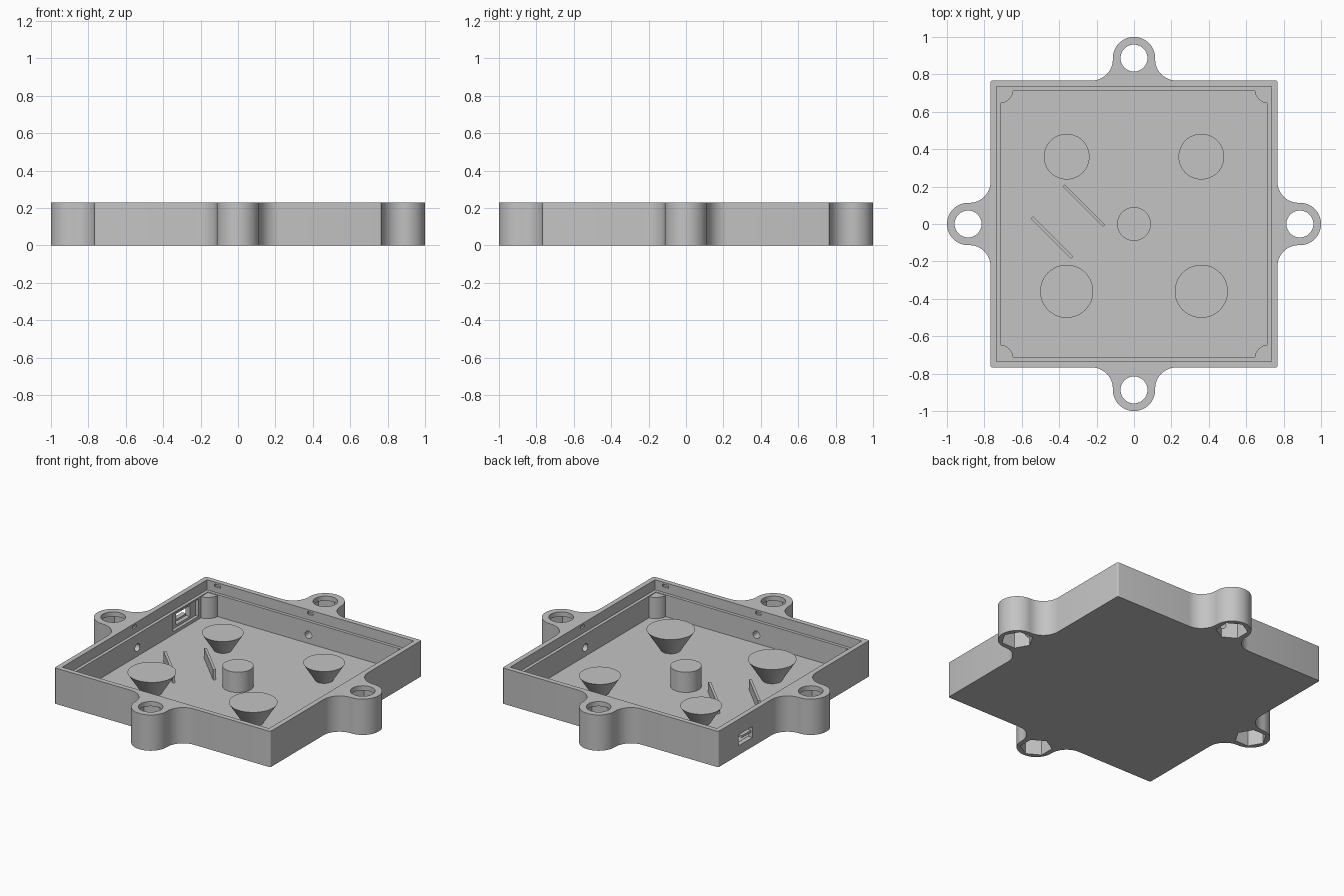
import bpy, bmesh
from math import pi, cos, sin, radians
from mathutils import Matrix

cube = bpy.data.objects.get("Cube")
if cube:
    bpy.data.objects.remove(cube, do_unlink=True)

grey = bpy.data.materials.new("plain grey")
grey.use_nodes = True
grey.diffuse_color = (0.55, 0.55, 0.55, 1)
grey.node_tree.nodes["Principled BSDF"].inputs["Base Color"].default_value = grey.diffuse_color

HALF, INNER, RIM = 0.767, 0.715, 0.735
FLOOR, LEDGE, TOP = 0.025, 0.165, 0.23
LUG, LUG_R = 0.887, 0.113


def finish(name, bm):
    bmesh.ops.recalc_face_normals(bm, faces=bm.faces)
    mesh = bpy.data.meshes.new(name)
    bm.to_mesh(mesh)
    bm.free()
    mesh.materials.append(grey)
    obj = bpy.data.objects.new(name, mesh)
    bpy.context.collection.objects.link(obj)
    return obj


def prism(name, points, z0, z1):
    bm = bmesh.new()
    face = bm.faces.new([bm.verts.new((x, y, z0)) for x, y in points])
    top = bmesh.ops.extrude_face_region(bm, geom=[face])["geom"]
    bmesh.ops.translate(bm, vec=(0, 0, z1 - z0),
                        verts=[v for v in top if isinstance(v, bmesh.types.BMVert)])
    return finish(name, bm)


def box(name, x0, x1, y0, y1, z0, z1):
    return prism(name, [(x0, y0), (x1, y0), (x1, y1), (x0, y1)], z0, z1)


def cone(name, r0, r1, x, y, z0, z1, sides=48):
    bm = bmesh.new()
    bmesh.ops.create_cone(bm, cap_ends=True, segments=sides, radius1=r0, radius2=r1,
                          depth=z1 - z0, matrix=Matrix.Translation((x, y, (z0 + z1) / 2)))
    return finish(name, bm)


def arc(cx, cy, r, a0, a1, n):
    angles = [radians(a0 + (a1 - a0) * i / n) for i in range(n + 1)]
    return [(cx + r * cos(a), cy + r * sin(a)) for a in angles]


def turn(points, k):
    for _ in range(k):
        points = [(-y, x) for x, y in points]
    return points


def activate(obj):
    bpy.ops.object.select_all(action='DESELECT')
    obj.select_set(True)
    bpy.context.view_layer.objects.active = obj


def cut(obj, cutter):
    activate(obj)
    mod = obj.modifiers.new("cut", 'BOOLEAN')
    mod.operation, mod.solver, mod.object = 'DIFFERENCE', 'EXACT', cutter
    bpy.ops.object.modifier_apply(modifier=mod.name)
    bpy.data.objects.remove(cutter, do_unlink=True)


# Tray outline: square with one filleted lug on every side
side = (arc(HALF - 0.01, 0.01 - HALF, 0.01, -90, 0, 3)
        + arc(HALF + LUG_R, -2 * LUG_R, LUG_R, 180, 90, 12)
        + arc(LUG, 0, LUG_R, -90, 90, 28)
        + arc(HALF + LUG_R, 2 * LUG_R, LUG_R, 270, 180, 12))
outline = [p for k in range(4) for p in turn(side, k)]
tray = prism("tray", outline, 0, TOP)
parts = [tray]

# Cavity with a stepped rim
cut(tray, box("cavity", -INNER, INNER, -INNER, INNER, FLOOR, 0.4))
cut(tray, box("rim_step", -RIM, RIM, -RIM, RIM, LEDGE, 0.4))

# Lug holes with hexagonal pockets below, cable holes and rim notches
for k in range(4):
    (x, y), = turn([(LUG, 0)], k)
    cut(tray, cone("lug_hole", 0.072, 0.072, x, y, -0.1, 0.4))
    hexagon = arc(LUG, 0, 0.094, 0, 300, 5)
    cut(tray, prism("nut_pocket", turn(hexagon, k), -0.1, 0.2))
    hole = cone("cable_hole", 0.024, 0.024, 0, 0, 0.69, 0.85, 20)
    hole.data.transform(Matrix.Translation((0, 0, 0.08))
                        @ Matrix.Rotation(k * pi / 2, 4, 'Z')
                        @ Matrix.Rotation(pi / 2, 4, 'Y'))
    cut(tray, hole)
    centres = (0, 0.66) if k % 2 else (0,)
    for c in centres:
        notch = [(0.72, c - 0.02), (0.748, c - 0.02), (0.748, c + 0.02), (0.72, c + 0.02)]
        cut(tray, prism("rim_notch", turn(notch, k), 0.2, 0.218))

# Connector pocket and window in the right wall
cut(tray, box("connector_pocket", -RIM, -0.7, 0.36, 0.62, 0.045, 0.155))
cut(tray, box("connector_window", -0.8, -0.7, 0.42, 0.56, 0.06, 0.13))
parts.append(box("connector_tongue", -0.755, -0.725, 0.415, 0.51, 0.088, 0.102))

# Quarter-round corner posts
for k in range(4):
    corner = 0.72
    post = [(corner, corner)] + arc(corner, corner, 0.075, 180, 270, 12)
    parts.append(prism("corner_post", turn(post, k), FLOOR - 0.005, LEDGE - 0.004))

# Flared pegs and the central post
for x in (-0.36, 0.36):
    parts.append(cone("back_peg", 0.05, 0.122, x, 0.36, 0.02, 0.133))
    parts.append(cone("front_peg", 0.056, 0.142, x, -0.36, 0.02, 0.155))
parts.append(cone("centre_post", 0.09, 0.09, 0, 0, 0.02, 0.155))

# Two diagonal slats
for x, y in ((-0.268, 0.098), (-0.438, -0.072)):
    slat = box("slat", -0.152, 0.152, -0.008, 0.008, 0.02, 0.09)
    slat.data.transform(Matrix.Translation((x, y, 0)) @ Matrix.Rotation(-pi / 4, 4, 'Z'))
    parts.append(slat)

for obj in parts:
    activate(obj)
    bpy.ops.object.shade_smooth_by_angle(angle=radians(30))
